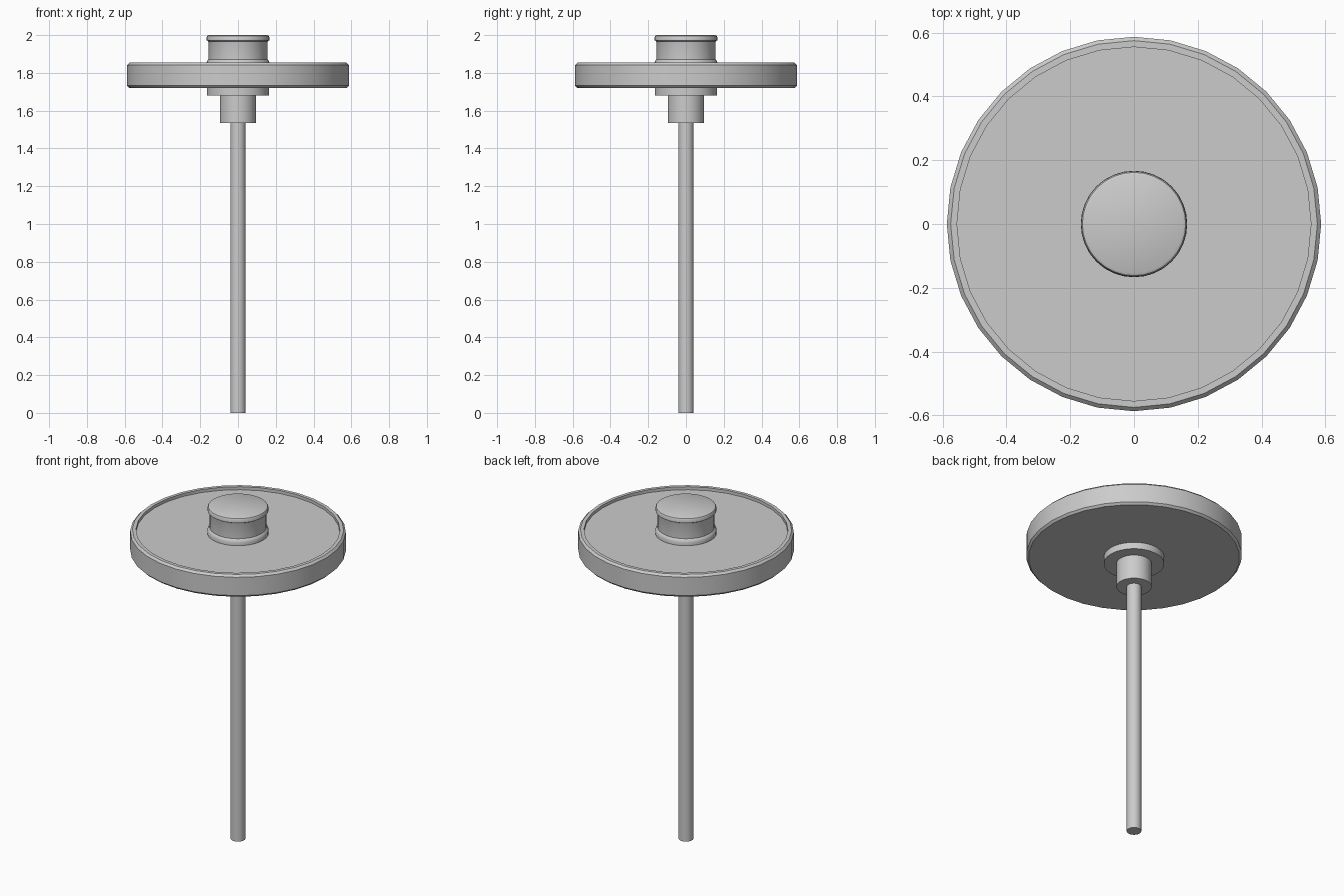
import bpy, bmesh, math

if "Cube" in bpy.data.objects:
    bpy.data.objects.remove(bpy.data.objects["Cube"])

SIDES = 32


def lathe(name, profile, sides=SIDES):
    """Closed solid of revolution from (radius, z) points, bottom to top."""
    bm = bmesh.new()
    rings = []
    for r, z in profile:
        rings.append([bm.verts.new((r * math.cos(2 * math.pi * i / sides),
                                    r * math.sin(2 * math.pi * i / sides), z))
                      for i in range(sides)])
    for a, b in zip(rings, rings[1:]):
        for i in range(sides):
            j = (i + 1) % sides
            bm.faces.new((a[i], a[j], b[j], b[i]))
    bm.faces.new(rings[0][::-1])
    bm.faces.new(rings[-1])
    bmesh.ops.recalc_face_normals(bm, faces=bm.faces)
    mesh = bpy.data.meshes.new(name)
    bm.to_mesh(mesh)
    bm.free()
    obj = bpy.data.objects.new(name, mesh)
    bpy.context.collection.objects.link(obj)
    bpy.ops.object.select_all(action='DESELECT')
    obj.select_set(True)
    bpy.context.view_layer.objects.active = obj
    bpy.ops.object.shade_smooth_by_angle(angle=math.radians(30))
    return obj


# Thin shaft standing on the ground
lathe("shaft", [(0.04, 0), (0.04, 1.535)])

# Hub and collar under the disc
lathe("lower_hub", [(0.096, 1.535), (0.096, 1.68)])
lathe("lower_collar", [(0.165, 1.68), (0.165, 1.72)])

# Wide disc with chamfered edges and a shallow recessed top
lathe("disc", [(0.575, 1.72), (0.587, 1.732), (0.587, 1.842), (0.575, 1.854),
               (0.555, 1.854), (0.555, 1.836)])

# Top knob: flared foot, straight neck, rounded lip
lathe("top_knob", [(0.167, 1.836), (0.167, 1.855), (0.162, 1.866),
                   (0.155, 1.872), (0.155, 1.96), (0.157, 1.967),
                   (0.166, 1.972), (0.166, 1.988), (0.162, 1.996),
                   (0.154, 2.0)])
